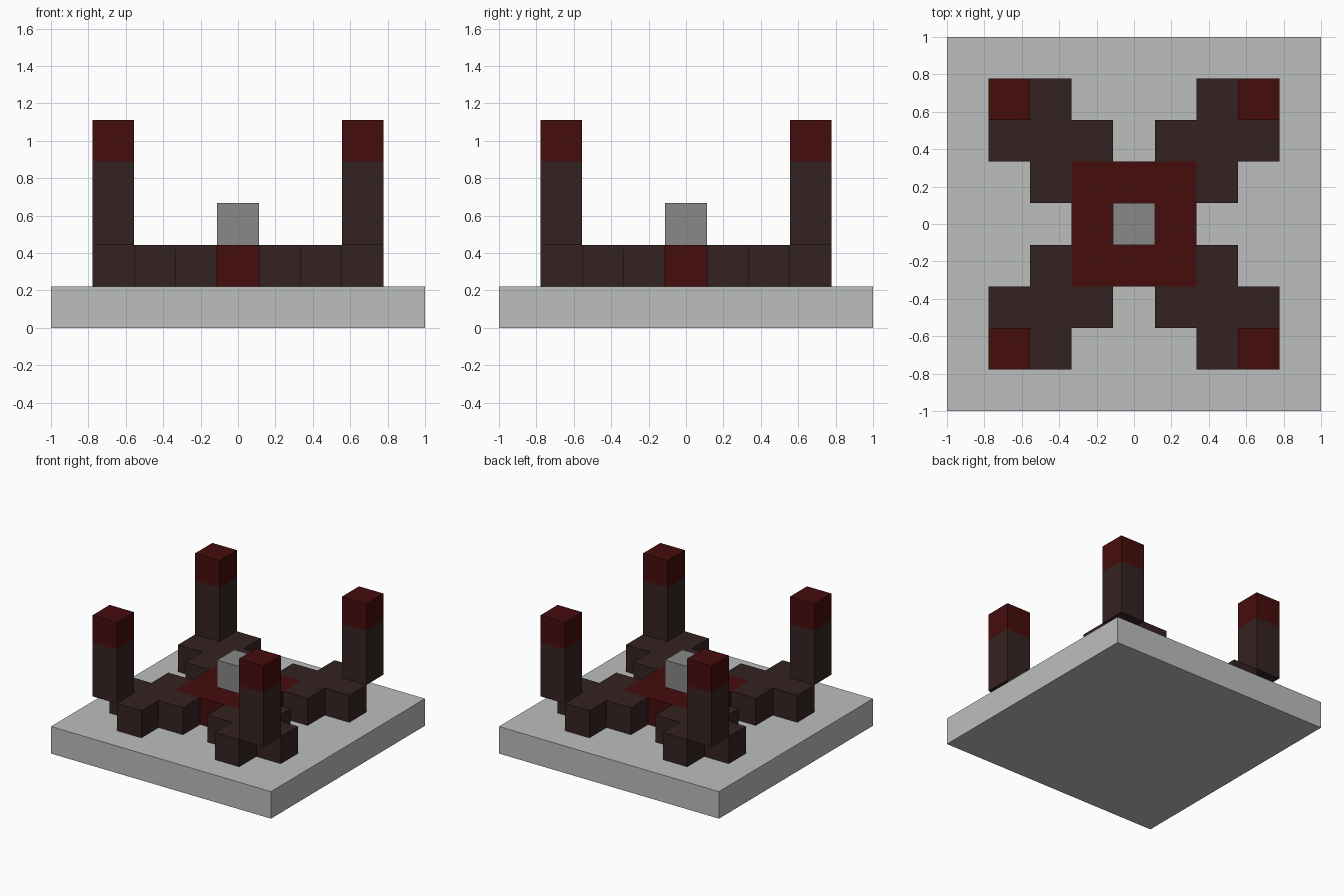
import bpy
import bmesh

U = 2 / 9  # edge length of one block

default = bpy.data.objects.get("Cube")
if default:
    bpy.data.objects.remove(default, do_unlink=True)


def material(name, rgb):
    mat = bpy.data.materials.new(name)
    mat.use_nodes = True
    colour = (*rgb, 1)
    mat.diffuse_color = colour
    mat.node_tree.nodes["Principled BSDF"].inputs["Base Color"].default_value = colour
    return mat


pale_grey = material("pale grey", (0.497, 0.521, 0.515))
mid_grey = material("mid grey", (0.246, 0.246, 0.246))
dark_brown = material("dark brown", (0.036, 0.016, 0.016))
deep_red = material("deep red", (0.060, 0.0037, 0.0037))


def prism(name, outline, centre, bottom, height, mat):
    """Extrude a flat outline upwards; all sizes are in blocks."""
    bm = bmesh.new()
    cx, cy = centre
    base = bm.faces.new([bm.verts.new(((cx + x) * U, (cy + y) * U, bottom * U))
                         for x, y in outline])
    top = bmesh.ops.extrude_face_region(bm, geom=[base])["geom"]
    bmesh.ops.translate(bm, vec=(0, 0, height * U),
                        verts=[v for v in top if isinstance(v, bmesh.types.BMVert)])
    bmesh.ops.recalc_face_normals(bm, faces=bm.faces)
    mesh = bpy.data.meshes.new(name)
    bm.to_mesh(mesh)
    bm.free()
    mesh.materials.append(mat)
    obj = bpy.data.objects.new(name, mesh)
    bpy.context.collection.objects.link(obj)
    return obj


def square(width):
    h = width / 2
    return [(-h, -h), (h, -h), (h, h), (-h, h)]


# Plus-shaped outline: one quarter turned four times
plus = []
corner = [(1.5, -0.5), (1.5, 0.5), (0.5, 0.5)]
for turn in range(4):
    plus += corner
    corner = [(-y, x) for x, y in corner]

# Base slab, central platform and the block on it
prism("base_slab", square(9), (0, 0), 0, 1, pale_grey)
prism("centre_platform", square(3), (0, 0), 1, 1, deep_red)
prism("centre_block", square(1), (0, 0), 2, 1, mid_grey)

# Four corners: plus-shaped foot, raised pillar and its cap
for sx, side in ((-1, "right"), (1, "left")):
    for sy, end in ((-1, "front"), (1, "back")):
        tag = f"{end}_{side}"
        prism(f"foot_{tag}", plus, (2 * sx, 2 * sy), 1, 1, dark_brown)
        prism(f"pillar_{tag}", square(1), (3 * sx, 3 * sy), 2, 2, dark_brown)
        prism(f"pillar_cap_{tag}", square(1), (3 * sx, 3 * sy), 4, 1, deep_red)
